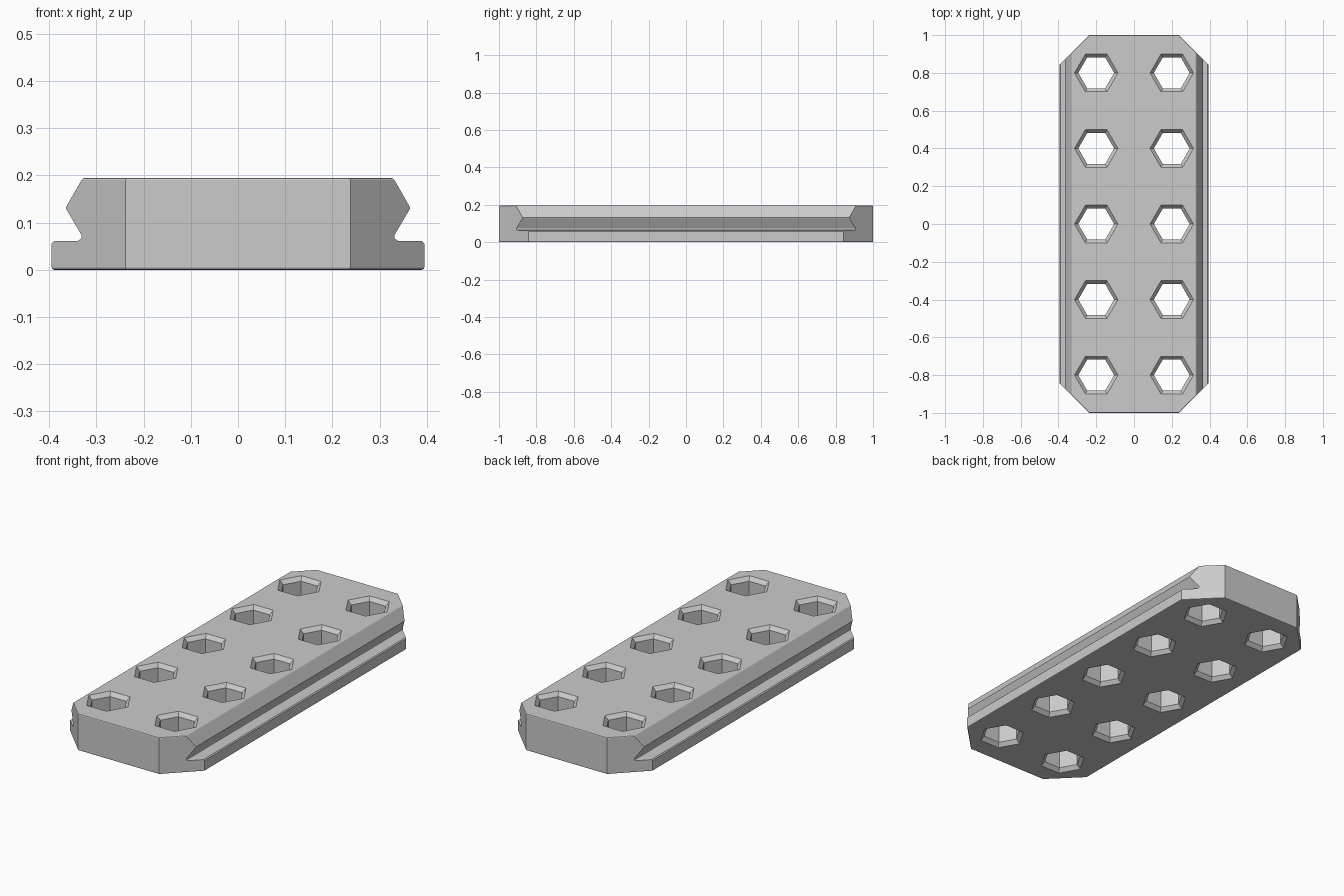
import bpy, bmesh, math
from mathutils import Vector

cube = bpy.data.objects.get("Cube")
if cube:
    bpy.data.objects.remove(cube, do_unlink=True)

HEIGHT = 0.195
HALF_LENGTH = 1.0

# Single grey finish
grey = bpy.data.materials.new("plain grey")
grey.use_nodes = True
colour = (0.6, 0.6, 0.6, 1)
grey.diffuse_color = colour
grey.node_tree.nodes["Principled BSDF"].inputs["Base Color"].default_value = colour


def make_object(name, bm):
    bmesh.ops.recalc_face_normals(bm, faces=bm.faces)
    mesh = bpy.data.meshes.new(name)
    bm.to_mesh(mesh)
    bm.free()
    mesh.materials.append(grey)
    obj = bpy.data.objects.new(name, mesh)
    bpy.context.collection.objects.link(obj)
    return obj


# Rail body: grooved cross-section extruded along y
half = [(0.395, 0), (0.395, 0.056), (0.39, 0.061), (0.34, 0.061), (0.332, 0.066),
        (0.332, 0.074), (0.362, 0.125), (0.365, 0.131), (0.362, 0.137), (0.329, HEIGHT)]
profile = half + [(-x, z) for x, z in reversed(half)]
bm = bmesh.new()
end = bm.faces.new([bm.verts.new((x, -HALF_LENGTH, z)) for x, z in profile])
side = bmesh.ops.extrude_face_region(bm, geom=[end])
bmesh.ops.translate(bm, vec=(0, 2 * HALF_LENGTH, 0),
                    verts=[v for v in side["geom"] if isinstance(v, bmesh.types.BMVert)])

# Cut the four corners at 45 degrees
for sx in (-1, 1):
    for sy in (-1, 1):
        cut = bmesh.ops.bisect_plane(bm, geom=bm.verts[:] + bm.edges[:] + bm.faces[:],
                                     plane_co=Vector((sx * 0.238, sy * HALF_LENGTH, 0)),
                                     plane_no=Vector((sx, sy, 0)), clear_outer=True)
        bmesh.ops.contextual_create(
            bm, geom=[e for e in cut["geom_cut"] if isinstance(e, bmesh.types.BMEdge)])

# Soften the top and bottom outlines
rims = [e for e in bm.edges
        if all(v.co.z < 1e-5 for v in e.verts) or all(v.co.z > HEIGHT - 1e-5 for v in e.verts)]
bmesh.ops.bevel(bm, geom=rims, offset=0.005, segments=2, profile=0.5, affect='EDGES')
body = make_object("rail_body", bm)

# Hexagonal holes, flared at both openings
bm = bmesh.new()
levels = [(-0.02, 0.135), (0.02, 0.095), (HEIGHT - 0.02, 0.095), (HEIGHT + 0.02, 0.135)]
for cx in (-0.2, 0.2):
    for row in range(-2, 3):
        rings = [[bm.verts.new((cx + r * math.cos(k * math.pi / 3),
                                0.4 * row + r * math.sin(k * math.pi / 3), z))
                  for k in range(6)] for z, r in levels]
        for low, high in zip(rings, rings[1:]):
            for k in range(6):
                n = (k + 1) % 6
                bm.faces.new((low[k], low[n], high[n], high[k]))
        bm.faces.new(rings[0])
        bm.faces.new(rings[-1])
cutter = make_object("hole_cutter", bm)
cutter.hide_render = True

holes = body.modifiers.new("holes", 'BOOLEAN')
holes.operation = 'DIFFERENCE'
holes.solver = 'EXACT'
holes.object = cutter
bpy.context.view_layer.objects.active = body
body.select_set(True)
bpy.ops.object.modifier_apply(modifier=holes.name)
bpy.data.objects.remove(cutter, do_unlink=True)
